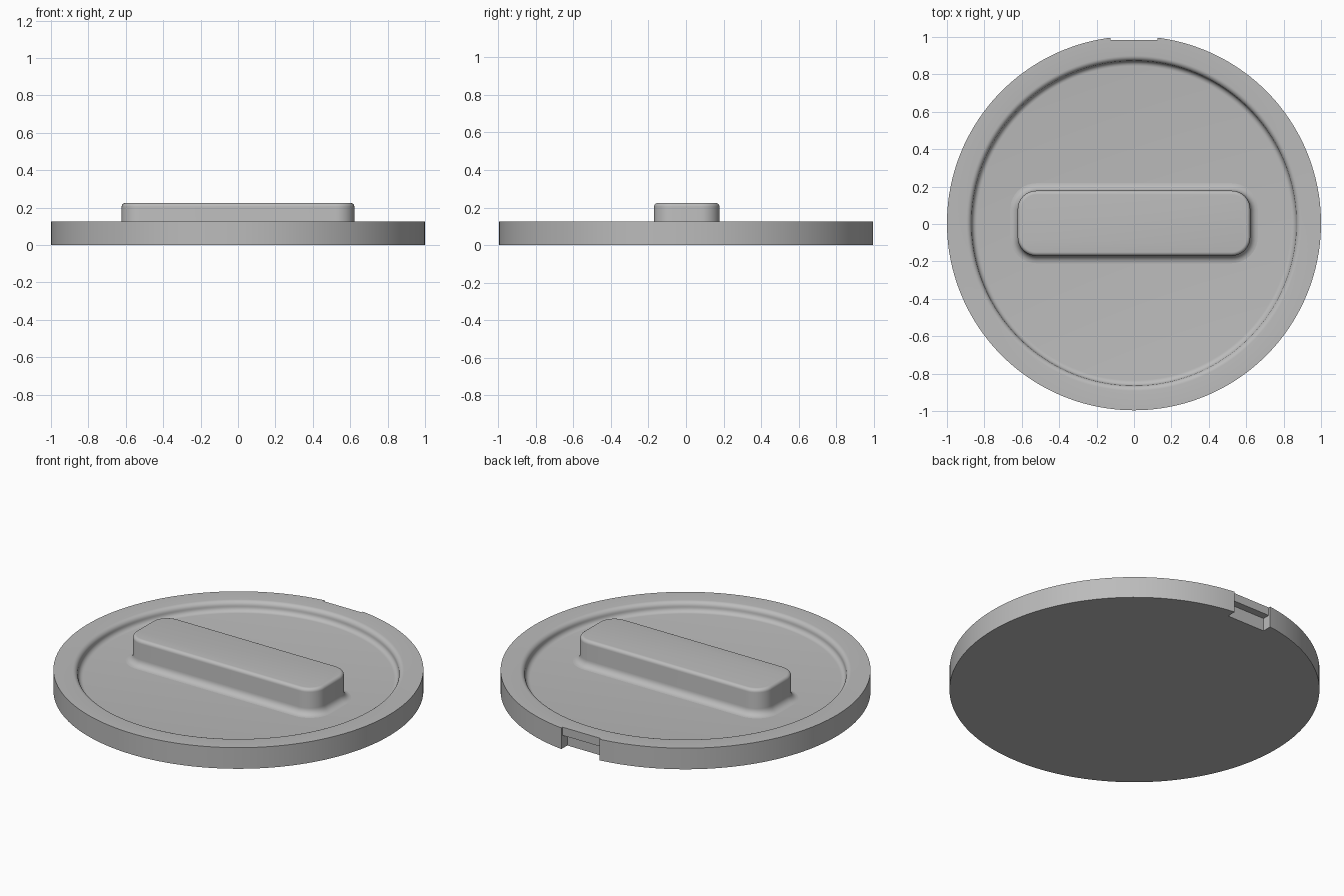
import bpy
import bmesh
from math import sin, cos, pi

cube = bpy.data.objects.get("Cube")
if cube:
    bpy.data.objects.remove(cube, do_unlink=True)

OFFSET_Y = 0.004
RIM_Z, FLOOR_Z, TOP_Z = 0.126, 0.07, 0.225

grey = bpy.data.materials.new("light_grey")
grey.use_nodes = True
colour = (0.5, 0.5, 0.5, 1)
grey.diffuse_color = colour
grey.node_tree.nodes["Principled BSDF"].inputs["Base Color"].default_value = colour


def arc(cx, cz, r, start, end, steps=6):
    """Points along an arc, angles in quarter turns."""
    angles = [(start + (end - start) * i / steps) * pi / 2 for i in range(steps + 1)]
    return [(cx + r * cos(a), cz + r * sin(a)) for a in angles]


def loft(name, rings):
    """Skin a stack of equal closed rings and cap both ends."""
    bm = bmesh.new()
    loops = [[bm.verts.new(p) for p in ring] for ring in rings]
    n = len(loops[0])
    for a, b in zip(loops, loops[1:]):
        for i in range(n):
            j = (i + 1) % n
            bm.faces.new((a[i], a[j], b[j], b[i]))
    bm.faces.new(loops[0][::-1])
    bm.faces.new(loops[-1])
    bmesh.ops.recalc_face_normals(bm, faces=bm.faces)
    mesh = bpy.data.meshes.new(name)
    bm.to_mesh(mesh)
    bm.free()
    mesh.materials.append(grey)
    ob = bpy.data.objects.new(name, mesh)
    ob.location.y = OFFSET_Y
    bpy.context.collection.objects.link(ob)
    return ob


def circle(r, z, n=160):
    return [(r * cos(2 * pi * i / n), r * sin(2 * pi * i / n), z) for i in range(n)]


def rounded_rect(half_x, half_y, radius, grow, z):
    """Rounded rectangle ring, grown outward by an offset."""
    ring = []
    for k, (sx, sy) in enumerate([(1, 1), (-1, 1), (-1, -1), (1, -1)]):
        corner = arc(sx * (half_x - radius), sy * (half_y - radius),
                     radius + grow, k, k + 1, 10)
        ring += [(x, y, z) for x, y in corner]
    return ring


def smooth(ob):
    bpy.ops.object.select_all(action="DESELECT")
    ob.select_set(True)
    bpy.context.view_layer.objects.active = ob
    bpy.ops.object.shade_smooth_by_angle(angle=pi / 6)


# Lid disc with a rounded step down to the recessed floor
f = (RIM_Z - FLOOR_Z) / 2
wall = 0.868
profile = [(1, 0), (1, RIM_Z)]
profile += arc(wall + f, RIM_Z - f, f, 1, 2)
profile += arc(wall - f, FLOOR_Z + f, f, 0, -1)[1:]
lid = loft("lid_disc", [circle(r, z) for r, z in profile])

# Latch notch at the back: shallow above, deeper below
section = [(0.98, 0.3), (0.98, 0.077), (0.936, 0.077),
           (0.936, -0.1), (1.2, -0.1), (1.2, 0.3)]
cutter = loft("notch_cutter", [[(x, y, z) for y, z in section] for x in (-0.125, 0.125)])
cutter.hide_render = True
cut = lid.modifiers.new("notch", "BOOLEAN")
cut.operation = "DIFFERENCE"
cut.solver = "EXACT"
cut.object = cutter
bpy.ops.object.select_all(action="DESELECT")
lid.select_set(True)
bpy.context.view_layer.objects.active = lid
bpy.ops.object.modifier_apply(modifier=cut.name)
bpy.data.objects.remove(cutter, do_unlink=True)
smooth(lid)

# Grip bar with a flared foot and a softened top edge
foot, edge = 0.04, 0.02
bar_profile = [(foot, FLOOR_Z - 0.01)]
bar_profile += arc(foot, FLOOR_Z + foot, foot, 3, 2)
bar_profile += arc(-edge, TOP_Z - edge, edge, 0, 1)
grip = loft("grip_bar", [rounded_rect(0.622, 0.174, 0.1, g, z) for g, z in bar_profile])
smooth(grip)
